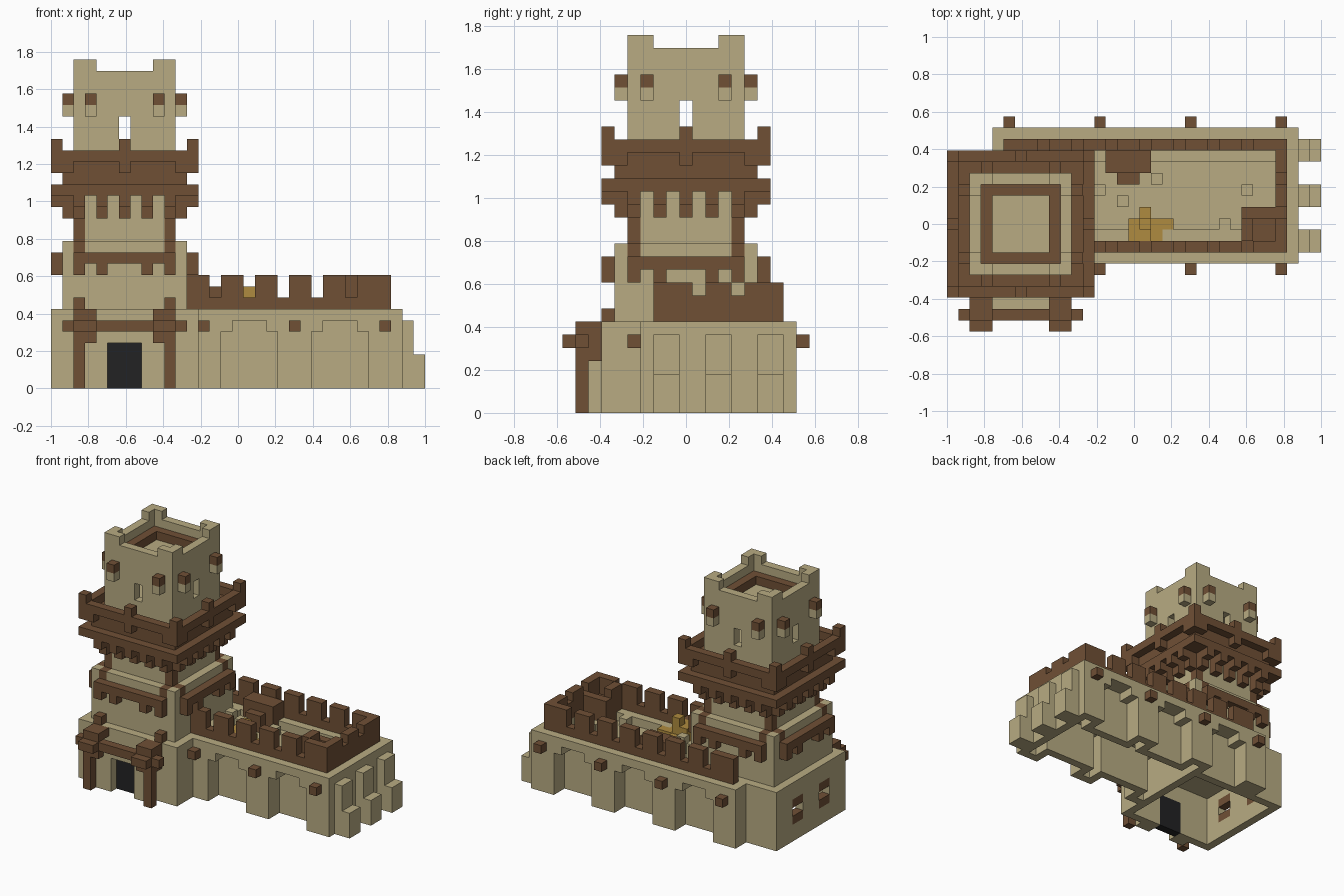
import bpy
import bmesh
from mathutils import Vector

cube = bpy.data.objects.get("Cube")
if cube:
    bpy.data.objects.remove(cube)

UNIT = 2 / 33
ORIGIN = Vector((16.5, 9.5, 0))
STONE, TIMBER, GOLD, DARK = range(4)


def make_material(name, colour):
    mat = bpy.data.materials.new(name)
    mat.use_nodes = True
    mat.diffuse_color = (*colour, 1)
    mat.node_tree.nodes["Principled BSDF"].inputs["Base Color"].default_value = (*colour, 1)
    return mat


materials = [
    make_material("sandstone", (0.48, 0.41, 0.225)),
    make_material("dark_timber", (0.16, 0.08, 0.036)),
    make_material("gold_straw", (0.43, 0.26, 0.05)),
    make_material("door_black", (0.016, 0.016, 0.017)),
]

# The block grid: each cell remembers its part and its colour
cells = {}


def block_range(x, y, z):
    return ((i, j, k) for i in range(*x) for j in range(*y) for k in range(*z))


def fill(part, colour, x, y, z):
    for cell in block_range(x, y, z):
        cells[cell] = (part, colour)


def carve(x, y, z):
    for cell in block_range(x, y, z):
        cells.pop(cell, None)


def four_sides(action, along, depth, z, *label):
    """Repeat a block on all four tower faces; depth counts inwards."""
    near, far = depth
    span = (along[0] + 3, along[1] + 3)
    action(*label, along, (3 + near, 3 + far), z)
    action(*label, along, (16 - far, 16 - near), z)
    action(*label, (near, far), span, z)
    action(*label, (13 - far, 13 - near), span, z)


def tower_fill(part, colour, along, depth, z):
    four_sides(fill, along, depth, z, part, colour)


def tower_block(part, colour, inset, z):
    fill(part, colour, (inset, 13 - inset), (3 + inset, 16 - inset), z)


def tower_hollow(inset, z):
    carve((inset, 13 - inset), (3 + inset, 16 - inset), z)


# Hall: hollow shell, arched recesses between the piers, sunken deck
fill("hall_walls", STONE, (4, 31), (6, 18), (0, 7))
for start in (7, 15, 23):
    for y in ((6, 8), (16, 18)):
        carve((start, start + 5), y, (0, 5))
        carve((start + 1, start + 4), y, (5, 6))
carve((13, 30), (9, 15), (0, 5))
carve((13, 29), (9, 15), (6, 7))
for pier in (13, 21, 29):
    carve((pier, pier + 1), (7, 9), (0, 5))
    carve((pier, pier + 1), (15, 17), (0, 5))

# Stepped end buttresses
for y in (7, 11, 15):
    fill("end_buttresses", STONE, (31, 32), (y, y + 2), (0, 6))
    fill("end_buttresses", STONE, (32, 33), (y, y + 2), (0, 3))

# Beam ends poking out of the piers
for x in (5, 13, 21, 29):
    fill("beam_ends", TIMBER, (x, x + 1), (18, 19), (5, 6))
    if x > 5:
        fill("beam_ends", TIMBER, (x, x + 1), (5, 6), (5, 6))

# Timber battlements of the hall
for x in range(5, 30):
    top = 8 if x % 3 == 2 and x not in (5, 29) else 10
    fill("battlements", TIMBER, (x, x + 1), (16, 17), (7, top))
    if x >= 12:
        fill("battlements", TIMBER, (x, x + 1), (7, 8), (7, top))
for y in range(8, 16):
    top = 9 if y in (10, 13) else 10
    fill("battlements", TIMBER, (29, 30), (y, y + 1), (7, top))

# Corner lookout, steps, straw heap and rubble on the deck
fill("corner_lookout", TIMBER, (26, 29), (8, 11), (6, 8))
fill("corner_lookout", TIMBER, (26, 29), (10, 11), (8, 9))
fill("corner_lookout", TIMBER, (26, 27), (8, 10), (8, 10))
fill("deck_steps", TIMBER, (14, 18), (14, 16), (6, 9))
fill("deck_steps", TIMBER, (15, 17), (13, 14), (6, 8))
fill("straw_heap", GOLD, (16, 19), (8, 10), (6, 7))
fill("straw_heap", GOLD, (17, 18), (10, 11), (6, 7))
fill("straw_heap", GOLD, (19, 20), (9, 10), (6, 7))
fill("straw_heap", GOLD, (16, 18), (8, 10), (7, 8))
fill("straw_heap", GOLD, (17, 18), (9, 10), (8, 9))
for x, y, top in ((18, 13, 7), (13, 12, 8), (15, 11, 8), (26, 12, 7), (24, 9, 7)):
    fill("rubble", STONE, (x, x + 1), (y, y + 1), (6, top))

# Tower base: hollow, with two framed windows on its outer wall
tower_block("tower_base", STONE, 0, (0, 7))
tower_hollow(1, (0, 6))
for y in (6, 11):
    fill("window_frames", TIMBER, (0, 1), (y, y + 2), (2, 5))
    carve((0, 1), (y, y + 2), (3, 4))

# Doorway and timber porch
fill("door_surround", STONE, (3, 10), (2, 3), (0, 5))
carve((5, 8), (2, 3), (0, 4))
fill("door", DARK, (5, 8), (3, 4), (0, 4))
fill("porch", TIMBER, (1, 12), (1, 2), (5, 6))
for post, inner in ((2, 3), (10, 9)):
    low, high = min(post, inner), max(post, inner) + 1
    fill("porch", TIMBER, (post, post + 1), (1, 2), (0, 7))
    fill("porch", TIMBER, (post, post + 1), (2, 3), (4, 7))
    fill("porch", TIMBER, (post, post + 1), (3, 4), (7, 8))
    fill("porch", TIMBER, (inner, inner + 1), (1, 3), (6, 7))
    fill("porch", TIMBER, (inner, inner + 1), (1, 2), (4, 5))
    fill("porch", TIMBER, (low, high), (0, 1), (5, 6))

# Tower middle with a toothed timber band on each side
tower_block("tower_middle", STONE, 1, (7, 13))
tower_fill("lower_band", TIMBER, (2, 11), (0, 1), (11, 12))
for a in (2, 4, 8, 10):
    tower_fill("lower_band", TIMBER, (a, a + 1), (0, 1), (10, 11))

# Tower core with timber corner posts
tower_block("tower_core", STONE, 2, (13, 21))
for a in (2, 10):
    tower_fill("corner_posts", TIMBER, (a, a + 1), (1, 2), (12, 13))
    tower_fill("corner_posts", TIMBER, (a, a + 1), (2, 3), (13, 17))

# Overhanging galleries on corbels
for a in range(2, 11, 2):
    tower_fill("corbels", TIMBER, (a, a + 1), (1, 2), (15, 17))
    tower_fill("corbels", TIMBER, (a, a + 1), (0, 1), (16, 17))
tower_block("lower_gallery", TIMBER, 0, (17, 18))
tower_block("upper_gallery", TIMBER, 1, (18, 20))
tower_fill("gallery_rail", TIMBER, (0, 13), (0, 1), (20, 21))
for a in (0, 6, 12):
    tower_fill("gallery_rail", TIMBER, (a, a + 1), (0, 1), (19, 22))
for a in (1, 11):
    tower_fill("gallery_rail", TIMBER, (a, a + 1), (0, 1), (19, 20))

# Tower top: hollow room with slits, sunken roof, raised corners, lanterns
tower_block("tower_top", STONE, 2, (20, 29))
tower_hollow(3, (21, 25))
tower_hollow(3, (26, 29))
tower_fill("roof_walk", TIMBER, (3, 10), (3, 4), (26, 27))
four_sides(carve, (4, 9), (2, 3), (28, 29))
four_sides(carve, (6, 7), (2, 3), (22, 24))
for a in (3, 9):
    tower_fill("lanterns", STONE, (a, a + 1), (1, 2), (24, 25))
    tower_fill("lantern_caps", TIMBER, (a, a + 1), (1, 2), (25, 26))

# Skin every part: one quad wherever a block meets open air
meshes = {}
for cell, (part, colour) in cells.items():
    bm, verts = meshes.setdefault(part, (bmesh.new(), {}))
    for axis in range(3):
        for side in (0, 1):
            neighbour = list(cell)
            neighbour[axis] += 2 * side - 1
            if tuple(neighbour) in cells:
                continue
            u, v = (axis + 1) % 3, (axis + 2) % 3
            ring = []
            for du, dv in ((0, 0), (1, 0), (1, 1), (0, 1)):
                p = list(cell)
                p[axis] += side
                p[u] += du
                p[v] += dv
                key = tuple(p)
                if key not in verts:
                    verts[key] = bm.verts.new((Vector(key) - ORIGIN) * UNIT)
                ring.append(verts[key])
            face = bm.faces.new(ring if side else ring[::-1])
            face.material_index = colour

for part, (bm, verts) in meshes.items():
    bmesh.ops.dissolve_limit(bm, angle_limit=0.01, verts=bm.verts[:],
                             edges=bm.edges[:], delimit={'MATERIAL'})
    mesh = bpy.data.meshes.new(part)
    bm.to_mesh(mesh)
    bm.free()
    for mat in materials:
        mesh.materials.append(mat)
    bpy.context.collection.objects.link(bpy.data.objects.new(part, mesh))
